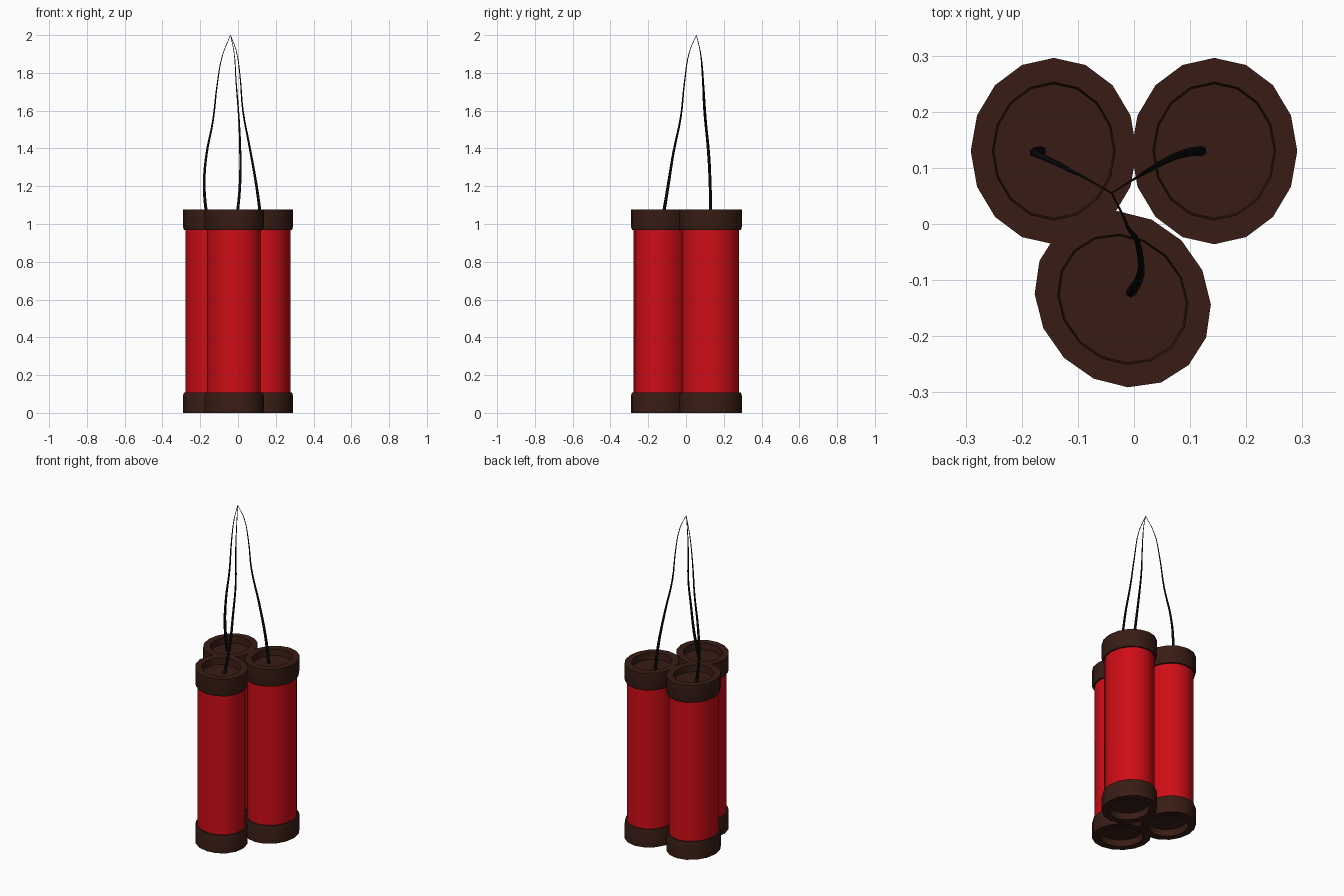
import bpy, bmesh
from math import sin, cos, pi, radians

if "Cube" in bpy.data.objects:
    bpy.data.objects.remove(bpy.data.objects["Cube"])

RX, RY, SIDES = 0.148, 0.166, 16
HEIGHT = 1.077


def material(name, rgb):
    m = bpy.data.materials.new(name)
    m.diffuse_color = (*rgb, 1)
    m.use_nodes = True
    m.node_tree.nodes["Principled BSDF"].inputs["Base Color"].default_value = m.diffuse_color
    return m


RED = material("red_paper", (0.62, 0.004, 0.008))
BROWN = material("dark_brown", (0.04, 0.012, 0.007))
BLACK = material("black_cord", (0.003, 0.003, 0.003))


def lathe(name, profile, centre, turn, mat):
    """Spin (radius factor, z) points into an oval solid; radius 0 closes an end."""
    bm = bmesh.new()
    rings = []
    for r, z in profile:
        if r == 0:
            rings.append([bm.verts.new((0, 0, z))] * SIDES)
        else:
            rings.append([bm.verts.new((r * RX * cos(2 * pi * i / SIDES),
                                        r * RY * sin(2 * pi * i / SIDES), z))
                          for i in range(SIDES)])
    for a, b in zip(rings, rings[1:]):
        for i in range(SIDES):
            j = (i + 1) % SIDES
            bm.faces.new(list(dict.fromkeys((a[i], a[j], b[j], b[i]))))
    bmesh.ops.recalc_face_normals(bm, faces=bm.faces)
    mesh = bpy.data.meshes.new(name)
    bm.to_mesh(mesh)
    bm.free()
    ob = bpy.data.objects.new(name, mesh)
    bpy.context.collection.objects.link(ob)
    ob.location = (*centre, 0)
    ob.rotation_euler.z = turn
    mesh.materials.append(mat)
    bpy.ops.object.select_all(action='DESELECT')
    ob.select_set(True)
    bpy.context.view_layer.objects.active = ob
    bpy.ops.object.shade_smooth_by_angle(angle=radians(30))


def fuse(name, points):
    """Tapered cord through the points, ending at the shared tip."""
    cu = bpy.data.curves.new(name, 'CURVE')
    cu.dimensions = '3D'
    cu.bevel_depth = 0.009
    cu.bevel_resolution = 1
    cu.resolution_u = 4
    cu.use_fill_caps = True
    sp = cu.splines.new('BEZIER')
    sp.bezier_points.add(len(points) - 1)
    for p, co in zip(sp.bezier_points, points):
        p.co = co
        p.handle_left_type = p.handle_right_type = 'AUTO'
        p.radius = 1 - 0.85 * (co[2] - 1.03) / 0.97
    cu.materials.append(BLACK)
    bpy.context.collection.objects.link(bpy.data.objects.new(name, cu))


# Cap: recessed end, rim, outer wall, chamfer down to the tube
cap = [(0, 0.04), (0.72, 0.04), (0.74, 0), (1, 0), (1, 0.09), (0.97, 0.108), (0.88, 0.108)]
tube = [(0, 0.06), (0.91, 0.06), (0.91, HEIGHT - 0.06), (0, HEIGHT - 0.06)]

sticks = {"left": ((-0.143, 0.13), 0),
          "right": ((0.143, 0.13), 0),
          "front": ((-0.02, -0.134), radians(45))}
for side, (centre, turn) in sticks.items():
    lathe(side + "_tube", tube, centre, turn, RED)
    lathe(side + "_bottom_cap", cap, centre, turn, BROWN)
    lathe(side + "_top_cap", [(r, HEIGHT - z) for r, z in cap], centre, turn, BROWN)

# Fuses meeting at one tip
TIP = (-0.04, 0.055, 2.0)
fuse("left_fuse", [(-0.165, 0.13, 1.03), (-0.179, 0.128, 1.2), (-0.168, 0.122, 1.36),
                   (-0.132, 0.105, 1.55), (-0.11, 0.093, 1.74), (-0.083, 0.08, 1.89), TIP])
fuse("right_fuse", [(0.121, 0.13, 1.03), (0.098, 0.128, 1.2), (0.063, 0.116, 1.4),
                    (0.026, 0.096, 1.6), (0.01, 0.086, 1.79), (-0.01, 0.074, 1.92), TIP])
fuse("front_fuse", [(-0.006, -0.123, 1.03), (0.01, -0.095, 1.2), (0.012, -0.066, 1.38),
                    (0.004, -0.027, 1.57), (-0.01, -0.008, 1.75), (-0.021, 0.018, 1.91), TIP])
